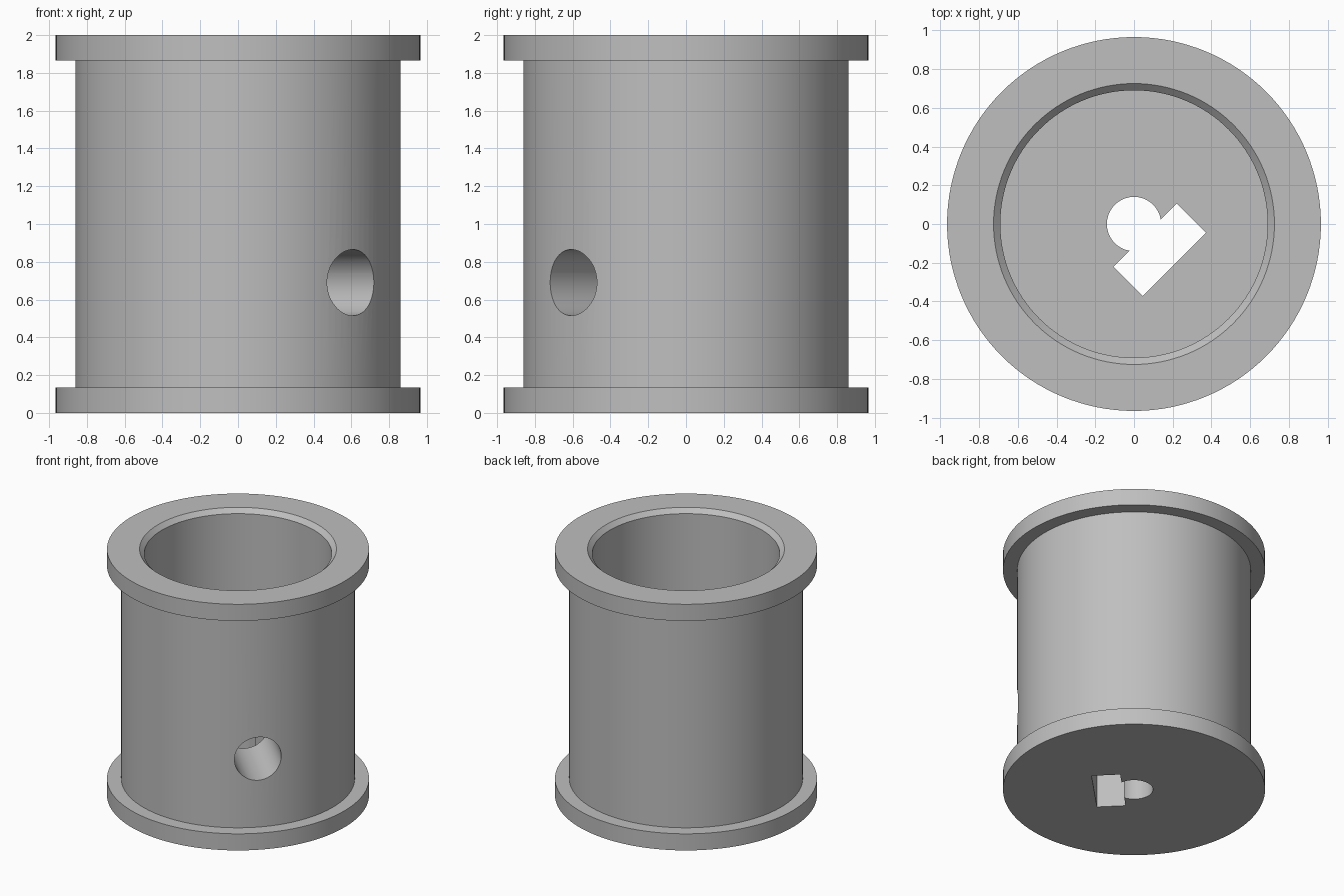
import bpy, bmesh, math
from mathutils import Matrix, Vector

cube = bpy.data.objects.get("Cube")
if cube:
    bpy.data.objects.remove(cube, do_unlink=True)

SEGMENTS = 128

grey = bpy.data.materials.new("plain_grey")
grey.use_nodes = True
colour = (0.52, 0.52, 0.52, 1)
grey.diffuse_color = colour
grey.node_tree.nodes["Principled BSDF"].inputs["Base Color"].default_value = colour


def add_object(name, bm):
    bmesh.ops.recalc_face_normals(bm, faces=bm.faces)
    mesh = bpy.data.meshes.new(name)
    bm.to_mesh(mesh)
    bm.free()
    mesh.materials.append(grey)
    obj = bpy.data.objects.new(name, mesh)
    bpy.context.collection.objects.link(obj)
    return obj


def lathe(name, profile):
    """Closed turned solid; profile runs from the axis round to the axis."""
    bm = bmesh.new()
    rings = []
    for r, z in profile:
        ring = [bm.verts.new((r * math.cos(a), r * math.sin(a), z))
                for a in (2 * math.pi * i / SEGMENTS for i in range(SEGMENTS))]
        rings.append(ring)
    for low, high in zip(rings, rings[1:]):
        for i in range(SEGMENTS):
            j = (i + 1) % SEGMENTS
            bm.faces.new((low[i], low[j], high[j], high[i]))
    bm.faces.new(rings[0])
    bm.faces.new(rings[-1])
    return add_object(name, bm)


def cylinder(name, radius, start, end):
    start, end = Vector(start), Vector(end)
    axis = end - start
    turn = axis.to_track_quat("Z", "Y").to_matrix().to_4x4()
    bm = bmesh.new()
    bmesh.ops.create_cone(bm, cap_ends=True, segments=64, radius1=radius, radius2=radius,
                          depth=axis.length,
                          matrix=Matrix.Translation((start + end) / 2) @ turn)
    return add_object(name, bm)


# Spool: two flanges, a barrel and a chamfered cup above a solid hub
FLANGE, BARREL, BORE, RIM = 0.965, 0.86, 0.69, 0.725
EDGE, FLOOR = 0.135, 1.1
spool = lathe("flanged_spool", [
    (FLANGE, 0), (FLANGE, EDGE), (BARREL, EDGE), (BARREL, 2 - EDGE),
    (FLANGE, 2 - EDGE), (FLANGE, 2), (RIM, 2), (BORE, 2 - (RIM - BORE)), (BORE, FLOOR)])

# Shaft hole, nut slot and radial screw hole
diagonal = Vector((1, -1, 0)).normalized()
screw_height = Vector((0, 0, 0.69))
shaft_hole = cylinder("shaft_hole_cutter", 0.14, (0, 0, -0.2), (0, 0, FLOOR + 0.2))
screw_hole = cylinder("screw_hole_cutter", 0.175, screw_height, screw_height + diagonal * 1.2)

bm = bmesh.new()
bmesh.ops.create_cube(bm, size=1, matrix=(
    Matrix.Translation(diagonal * 0.188 + Vector((0, 0, FLOOR / 2)))
    @ Matrix.Rotation(-math.pi / 4, 4, "Z")
    @ Matrix.Diagonal((0.212, 0.46, FLOOR + 0.4, 1))))
nut_slot = add_object("nut_slot_cutter", bm)

bpy.context.view_layer.objects.active = spool
for cutter in (shaft_hole, nut_slot, screw_hole):
    cut = spool.modifiers.new(cutter.name, "BOOLEAN")
    cut.operation = "DIFFERENCE"
    cut.solver = "EXACT"
    cut.object = cutter
    bpy.ops.object.modifier_apply(modifier=cut.name)
    bpy.data.objects.remove(cutter, do_unlink=True)

# Smooth walls, crisp rims
bpy.ops.object.select_all(action="DESELECT")
spool.select_set(True)
bpy.ops.object.shade_smooth_by_angle(angle=math.radians(30))
